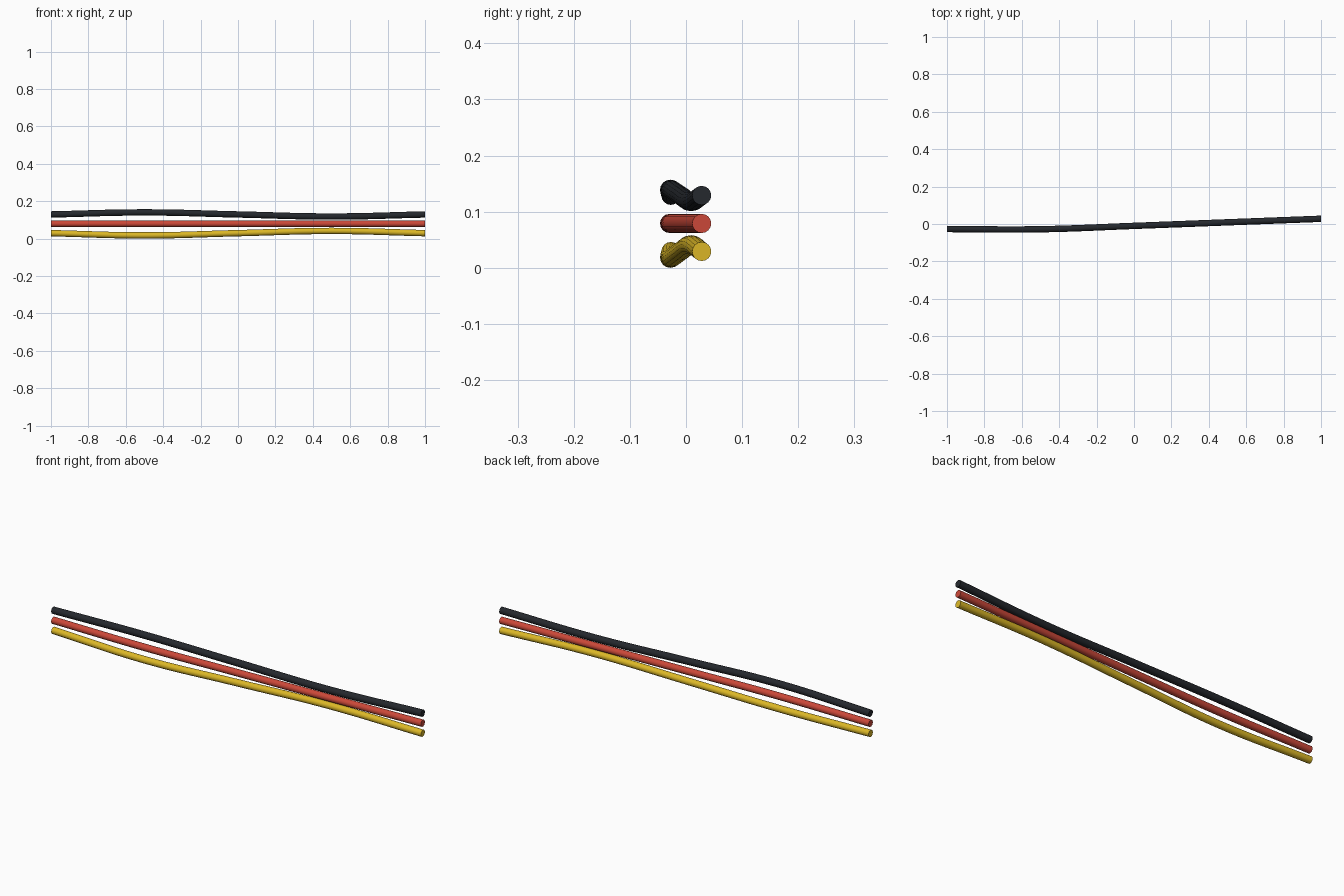
import bpy
import math

if "Cube" in bpy.data.objects:
    bpy.data.objects.remove(bpy.data.objects["Cube"])

RADIUS = 0.017
XS = (-1.0, -0.5, 0.0, 0.5, 1.0)
SWAY = (-0.027, -0.028, -0.010, 0.009, 0.028)   # shared sideways drift
WAVE = (0.0, 1.0, 0.0, -1.0, 0.0)               # vertical ripple


def cable(name, height, ripple, color):
    # Round cable swept along a smooth path, with closed ends
    curve = bpy.data.curves.new(name, 'CURVE')
    curve.dimensions = '3D'
    curve.bevel_depth = RADIUS
    curve.bevel_resolution = 6
    curve.resolution_u = 10
    curve.use_fill_caps = True
    spline = curve.splines.new('BEZIER')
    spline.bezier_points.add(len(XS) - 1)
    for p, x, y, w in zip(spline.bezier_points, XS, SWAY, WAVE):
        p.co = (x, y, height + ripple * w)
        p.handle_left_type = p.handle_right_type = 'AUTO'
    obj = bpy.data.objects.new(name, curve)
    bpy.context.collection.objects.link(obj)

    bpy.ops.object.select_all(action='DESELECT')
    obj.select_set(True)
    bpy.context.view_layer.objects.active = obj
    bpy.ops.object.convert(target='MESH')
    obj = bpy.context.object
    obj.name = name
    bpy.ops.object.shade_smooth_by_angle(angle=math.radians(40))

    mat = bpy.data.materials.new(name + "_insulation")
    mat.diffuse_color = color
    mat.use_nodes = True
    mat.node_tree.nodes["Principled BSDF"].inputs["Base Color"].default_value = mat.diffuse_color
    obj.data.materials.clear()
    obj.data.materials.append(mat)


cable("black_cable", 0.129, 0.011, (0.018, 0.021, 0.026, 1))
cable("red_cable", 0.079, 0.0, (0.60, 0.065, 0.04, 1))
cable("yellow_cable", 0.029, -0.012, (0.72, 0.48, 0.02, 1))
